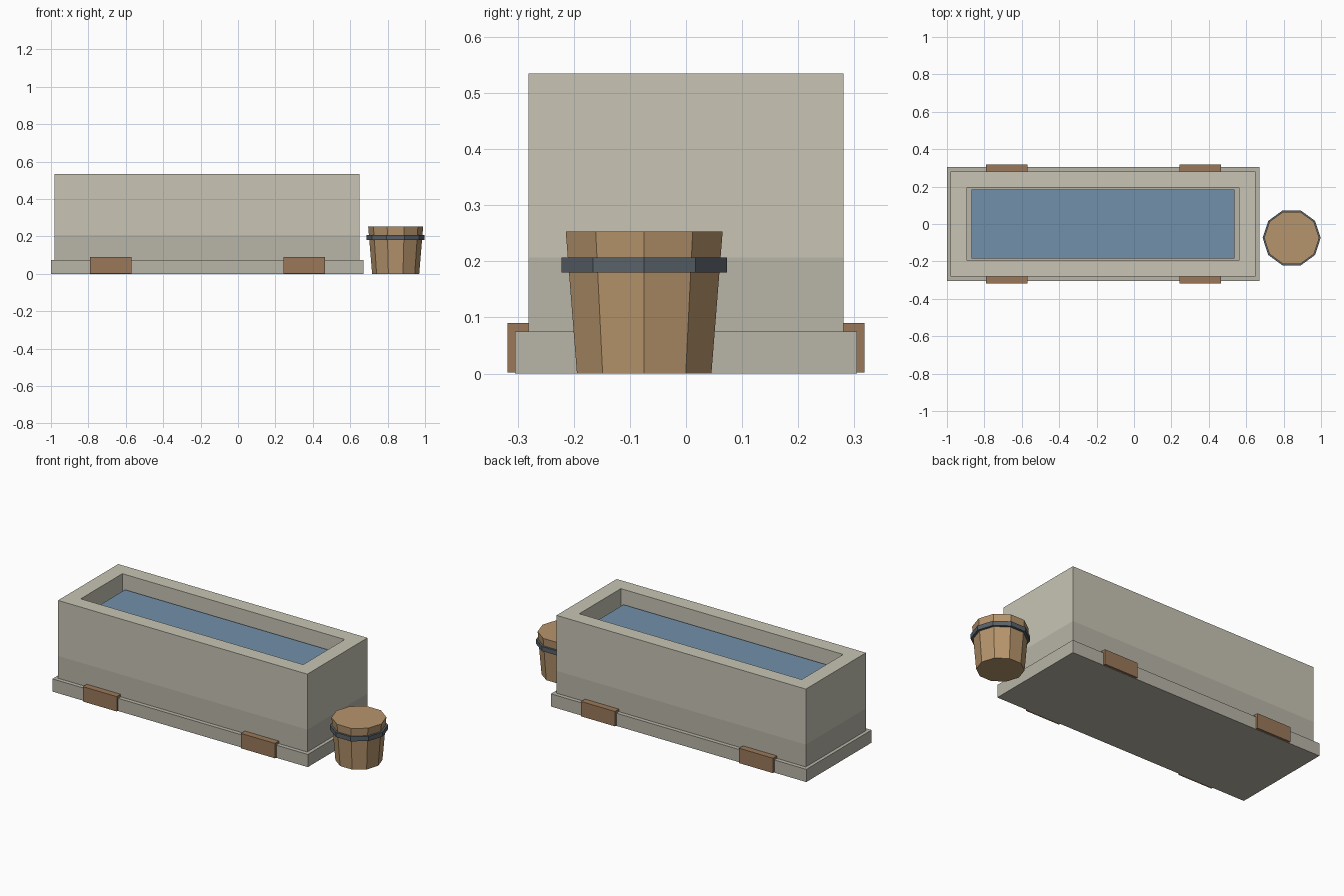
import bpy, bmesh
from math import pi, cos, sin

if "Cube" in bpy.data.objects:
    bpy.data.objects.remove(bpy.data.objects["Cube"])


def material(name, rgb):
    m = bpy.data.materials.new(name)
    m.diffuse_color = (*rgb, 1)
    m.use_nodes = True
    m.node_tree.nodes["Principled BSDF"].inputs["Base Color"].default_value = m.diffuse_color
    return m


STONE = material("stone", (0.58, 0.56, 0.46))
DAMP = material("damp_stone", (0.48, 0.46, 0.39))
WOOD = material("skid_wood", (0.32, 0.19, 0.10))
STAVE = material("stave_wood", (0.47, 0.30, 0.15))
IRON = material("iron", (0.10, 0.12, 0.14))
WATER = material("water", (0.17, 0.28, 0.40))


def finish(name, bm, mat):
    bmesh.ops.recalc_face_normals(bm, faces=bm.faces)
    me = bpy.data.meshes.new(name)
    bm.to_mesh(me)
    bm.free()
    me.materials.append(mat)
    ob = bpy.data.objects.new(name, me)
    bpy.context.collection.objects.link(ob)
    return ob


def loft(name, rings, mat, close=False):
    """Skin a list of vertex rings; cap the ends or join last to first."""
    bm = bmesh.new()
    vs = [[bm.verts.new(p) for p in r] for r in rings]
    n = len(vs[0])
    pairs = list(zip(vs, vs[1:])) + ([(vs[-1], vs[0])] if close else [])
    for a, b in pairs:
        for i in range(n):
            j = (i + 1) % n
            bm.faces.new((a[i], a[j], b[j], b[i]))
    if not close:
        bm.faces.new(vs[0])
        bm.faces.new(vs[-1])
    return finish(name, bm, mat)


def rect(cx, hx, hy, z):
    return [(cx + sx * hx, sy * hy, z)
            for sx, sy in ((-1, -1), (1, -1), (1, 1), (-1, 1))]


def box(name, cx, hx, hy, z0, z1, mat):
    return loft(name, [rect(cx, hx, hy, z0), rect(cx, hx, hy, z1)], mat)


def decagon(r, z, cx=0.843, cy=-0.0745):
    return [(cx + r * cos(i * pi / 5), cy + r * sin(i * pi / 5), z)
            for i in range(10)]


# Trough: plinth, damp lower block, hollow upper walls, water
CX = -0.165
box("plinth", CX, 0.835, 0.305, 0, 0.075, DAMP)
box("lower_block", CX, 0.815, 0.281, 0.075, 0.207, DAMP)
loft("trough_walls", [rect(CX, 0.815, 0.281, 0.207), rect(CX, 0.815, 0.281, 0.535),
                      rect(CX, 0.727, 0.194, 0.535), rect(CX, 0.727, 0.194, 0.207)],
     STONE, close=True)
box("water", CX, 0.703, 0.185, 0.43, 0.45, WATER)

# Wooden skids running under the trough
for i, x in enumerate((-0.681, 0.353)):
    box(f"skid_{i + 1}", x, 0.111, 0.318, 0.002, 0.09, WOOD)

# Bucket: tapered ten-sided body and iron hoop
loft("bucket", [decagon(0.126, 0), decagon(0.147, 0.253)], STAVE)
loft("bucket_hoop", [decagon(0.155, 0.18), decagon(0.155, 0.207),
                     decagon(0.138, 0.207), decagon(0.138, 0.18)], IRON, close=True)
